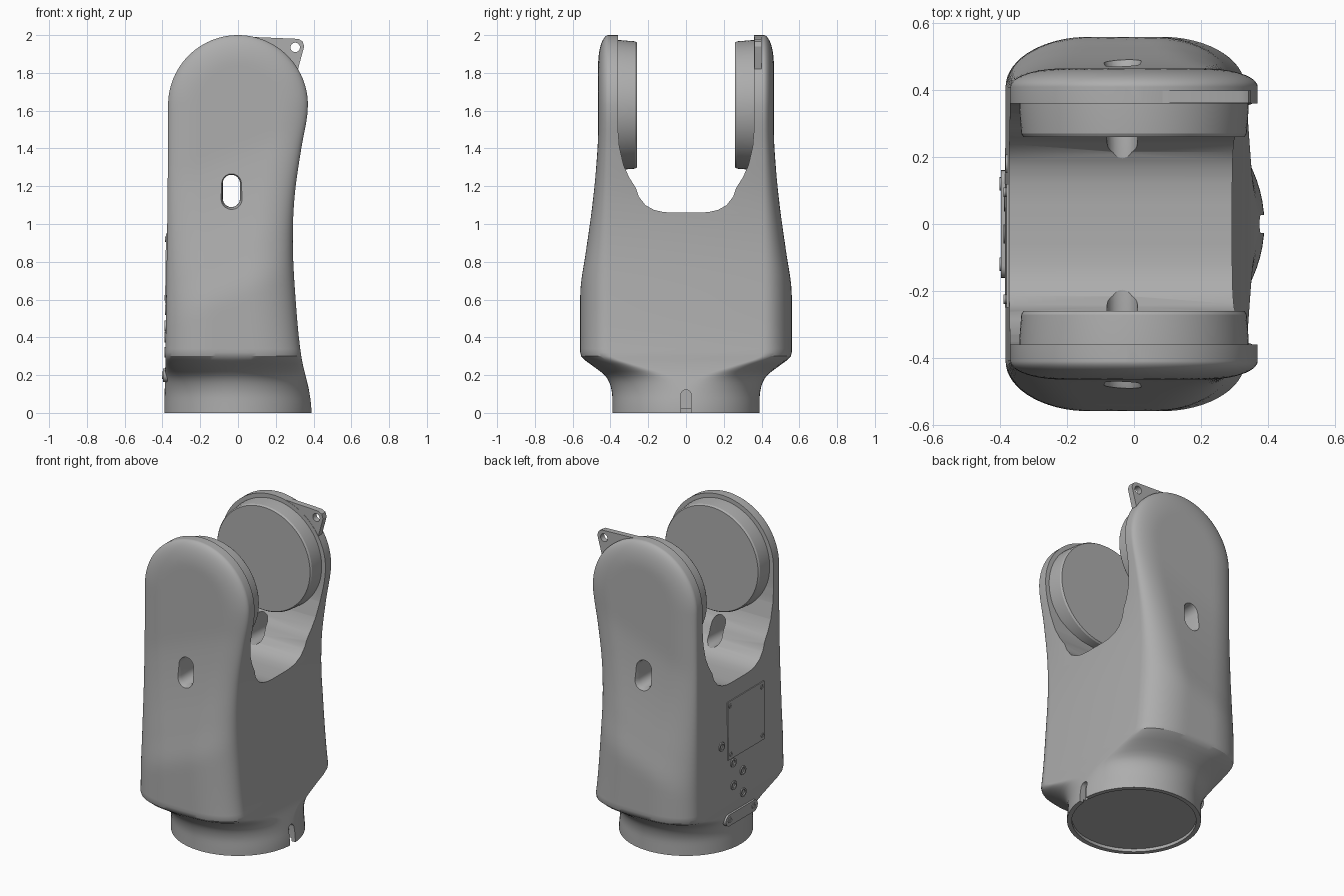
import bpy, bmesh
from math import sin, cos, pi, hypot, sqrt, radians

cube = bpy.data.objects.get("Cube")
if cube:
    bpy.data.objects.remove(cube)

grey = bpy.data.materials.new("cast_grey")
grey.use_nodes = True
grey.diffuse_color = (0.42, 0.42, 0.42, 1)
grey.node_tree.nodes["Principled BSDF"].inputs["Base Color"].default_value = (0.42, 0.42, 0.42, 1)

TOP = 1.63   # height of the joint axis
R = 0.37     # radius of the domed arm ends
RIM = 0.41   # depth of the arm edge


def make(name, bm):
    bmesh.ops.remove_doubles(bm, verts=bm.verts, dist=1e-5)
    bmesh.ops.recalc_face_normals(bm, faces=bm.faces)
    mesh = bpy.data.meshes.new(name)
    bm.to_mesh(mesh)
    bm.free()
    mesh.materials.append(grey)
    obj = bpy.data.objects.new(name, mesh)
    bpy.context.collection.objects.link(obj)
    return obj


def loft(name, rings, cap_end=True):
    """Skin closed rings of equal length and cap the ends."""
    bm = bmesh.new()
    rows = [[bm.verts.new(p) for p in ring] for ring in rings]
    n = len(rows[0])
    for a, b in zip(rows, rows[1:]):
        for i in range(n):
            j = (i + 1) % n
            bm.faces.new((a[i], a[j], b[j], b[i]))
    bm.faces.new(rows[0])
    if cap_end:
        bm.faces.new(rows[-1])
    return make(name, bm)


def place(axis, p, d):
    return {"x": (d, p[0], p[1]), "y": (p[0], d, p[1]), "z": (p[0], p[1], d)}[axis]


def prism(name, axis, *sections):
    """Each section is (depth along axis, 2D outline)."""
    return loft(name, [[place(axis, p, d) for p in pts] for d, pts in sections])


def capsule(cu, cv, r, half, upright=True, n=12):
    """Stadium outline; half is the straight half length (0 gives a circle)."""
    pts = []
    for k in range(2):
        for i in range(n + 1):
            a = pi * i / n + k * pi
            u, v = r * cos(a), r * sin(a) + (half if k == 0 else -half)
            pts.append((cu + u, cv + v) if upright else (cu + v, cv + u))
    if half == 0:
        pts = pts[:n] + pts[n + 1:-1]
    return pts


def boolean(obj, cutter, op="DIFFERENCE"):
    mod = obj.modifiers.new("cut", "BOOLEAN")
    mod.operation, mod.object, mod.solver = op, cutter, "EXACT"
    dg = bpy.context.evaluated_depsgraph_get()
    dg.update()
    mesh = bpy.data.meshes.new_from_object(obj.evaluated_get(dg))
    obj.modifiers.clear()
    obj.data = mesh
    bpy.data.objects.remove(cutter)


def curve(keys, t):
    """Smooth interpolation through (position, value) keys."""
    if t <= keys[0][0]:
        return keys[0][1]
    if t >= keys[-1][0]:
        return keys[-1][1]

    def slope(i):
        if i in (0, len(keys) - 1):
            return 0
        return (keys[i + 1][1] - keys[i - 1][1]) / (keys[i + 1][0] - keys[i - 1][0])
    i = max(k for k in range(len(keys) - 1) if keys[k][0] <= t)
    (a, p), (b, q) = keys[i], keys[i + 1]
    h, s = b - a, (t - a) / (b - a)
    return (p * (1 + 2 * s) * (1 - s) ** 2 + slope(i) * h * s * (1 - s) ** 2
            + q * s * s * (3 - 2 * s) + slope(i + 1) * h * s * s * (s - 1))


# Housing contours
RIGHT_EDGE = [(0, .39), (.1, .38), (.3, .335), (.6, .305), (.9, .29), (1.15, .30),
              (1.4, .335), (1.55, .363), (TOP, R)]
LEFT_EDGE = [(0, -.39), (.25, -.385), (TOP, -R)]
DEPTH = [(.68, .56), (.9, .53), (1.1, .50), (1.3, .477), (1.5, .465)]
FLARE = [(.08, 0), (.15, .07), (.2, .24), (.25, .62), (.29, .93), (.32, 1)]


def section(z, n=36):
    if z > TOP:
        xr = sqrt(max(R * R - (z - TOP) ** 2, 0))
        xl = -xr
    else:
        xl, xr = curve(LEFT_EDGE, z), curve(RIGHT_EDGE, z)
    mid, hw = (xl + xr) / 2, (xr - xl) / 2
    flare = curve(FLARE, z)
    pts = []
    for i in range(n + 1):
        a = pi * (i / n - 0.5)
        x = mid + hw * sin(a)
        w = curve(DEPTH, z + 0.08 - 0.4 * x)
        d = R - hypot(x, z - TOP) if z > TOP else min(x - xl, xr - x)
        e = 1 - min(max(d, 0) / (w - 0.31), 1)
        body = RIM + (w - RIM) * sqrt(1 - e * e)
        pts.append((x, .39 * cos(a) * (1 - flare) + body * flare))
    return [(x, -y, z) for x, y in pts] + [(x, y, z) for x, y in reversed(pts)]


# Main housing: round foot, flared body, domed top
levels = [.02 * i for i in range(18)] + [.36 + (TOP - .36) * i / 28 for i in range(29)]
levels += [TOP + R * sin(pi / 2 * i / 24) for i in range(1, 25)]
housing = loft("fork_housing", [section(z) for z in levels], cap_end=False)

# Fork opening
half = [(.36, 2.2), (.36, 1.5), (.353, 1.41), (.33, 1.31), (.3, 1.245), (.265, 1.19),
        (.25, 1.145), (.215, 1.1), (.17, 1.075), (.12, 1.063), (.06, 1.06)]
gap = half + [(-y, z) for y, z in reversed(half)]
boolean(housing, prism("gap_cutter", "x", (-1, gap), (1, gap)))

# Cable slots through both arms, widening outwards
for s in (-1, 1):
    boolean(housing, prism("slot_cutter", "y",
                           (s * .05, capsule(-.035, 1.175, .045, .04)),
                           (s * .46, capsule(-.035, 1.175, .046, .04)),
                           (s * .50, capsule(-.035, 1.175, .062, .04)),
                           (s * .56, capsule(-.035, 1.175, .11, .04))))

# Foot recess and key notch
recess = capsule(0, 0, .362, 0, n=32)
boolean(housing, prism("recess_cutter", "z", (-.1, recess), (.02, recess)))
notch = capsule(0, .04, .027, .055)
boolean(housing, prism("notch_cutter", "x", (.345, notch), (.5, notch)))

# Joint bosses inside each arm
parts = [housing]
for s, side in ((-1, "front"), (1, "back")):
    parts.append(prism(side + "_joint_boss", "y",
                       (s * .38, capsule(0, TOP, .343, 0, n=40)),
                       (s * .345, capsule(0, TOP, .343, 0, n=40)),
                       (s * .27, capsule(0, TOP, .337, 0, n=40)),
                       (s * .26, capsule(0, TOP, .33, 0, n=40))))

# Lifting tab with hole on the back arm
tab_outline = [(.05, 1.9), (.08, 1.99), (.32, 1.98), (.342, 1.967), (.35, 1.94),
               (.345, 1.92), (.315, 1.81), (.2, 1.8)]
tab = prism("lifting_tab", "y", (.362, tab_outline), (.4, tab_outline))
hole = capsule(.303, 1.935, .025, 0)
boolean(tab, prism("hole_cutter", "y", (.3, hole), (.5, hole)))
parts.append(tab)


def wall(z):
    return curve(LEFT_EDGE, z)


# Cover plate, leaning with the side wall
low, high = .58, .95
bm = bmesh.new()
for z in (low, high):
    for y in (-.25, .12):
        for off in (-.006, .02):
            bm.verts.new((wall(z) + off, y, z))
bmesh.ops.convex_hull(bm, input=bm.verts)
parts.append(make("cover_plate", bm))

# Lower clip strip
strip = capsule(0, .2, .036, .125, upright=False)
parts.append(prism("clip_strip", "x", (-.37, strip), (-.398, strip)))


# Screws: shallow rings with a sunken centre
def screw(name, y, z, r, face):
    parts.append(prism(name, "x",
                       (face + .02, capsule(y, z, r, 0, n=8)),
                       (face - .006, capsule(y, z, r, 0, n=8)),
                       (face - .006, capsule(y, z, r * .6, 0, n=8)),
                       (face + .004, capsule(y, z, r * .5, 0, n=8))))


for y, z in ((.18, .69), (.065, .545), (-.03, .46), (.065, .4), (-.03, .32)):
    screw("side_screw", y, z, .028, wall(z))
for y in (-.225, .095):
    for z in (low + .03, high - .03):
        screw("plate_screw", y, z, .014, wall(z) - .004)
for y in (-.12, .12):
    screw("strip_screw", y, .2, .02, -.396)

# Smooth shading with crisp edges
bpy.ops.object.select_all(action="DESELECT")
for obj in parts:
    obj.select_set(True)
bpy.context.view_layer.objects.active = housing
bpy.ops.object.shade_smooth_by_angle(angle=radians(30))
